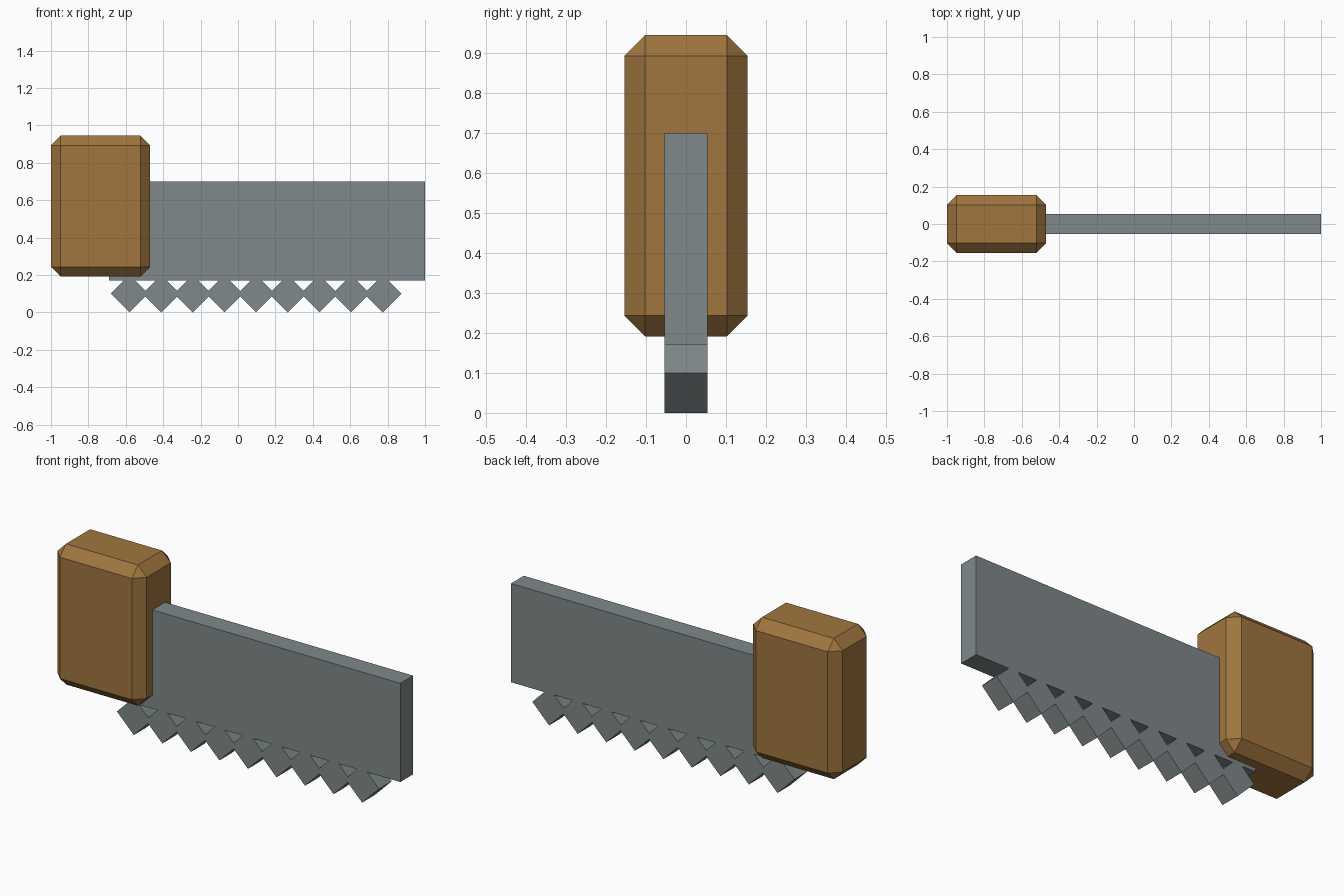
import bpy
import math

if "Cube" in bpy.data.objects:
    bpy.data.objects.remove(bpy.data.objects["Cube"])


def material(name, rgb):
    m = bpy.data.materials.new(name)
    m.diffuse_color = (*rgb, 1)
    m.use_nodes = True
    m.node_tree.nodes["Principled BSDF"].inputs["Base Color"].default_value = m.diffuse_color
    return m


steel = material("steel grey", (0.212, 0.246, 0.251))
wood = material("wood brown", (0.35, 0.18, 0.05))


def box(name, centre, size, mat, tilt=0):
    bpy.ops.mesh.primitive_cube_add(size=1, location=centre, rotation=(0, tilt, 0))
    ob = bpy.context.object
    ob.name = name
    ob.scale = size
    bpy.ops.object.transform_apply(location=False, rotation=False, scale=True)
    ob.data.materials.append(mat)
    return ob


# Blade plate, running into the handle
box("blade", (0.155, 0, 0.4355), (1.69, 0.108, 0.529), steel)

# Row of teeth: square bars turned on edge
side = 0.1 * math.sqrt(2)
for i in range(9):
    box(f"tooth_{i + 1}", (-0.58 + 0.1692 * i, 0, 0.1), (side, 0.108, side), steel, math.pi / 4)

# Chamfered handle block
handle = box("handle", (-0.735, 0, 0.568), (0.53, 0.308, 0.754), wood)
bevel = handle.modifiers.new("chamfer", "BEVEL")
bevel.width = 0.052
bevel.segments = 1
